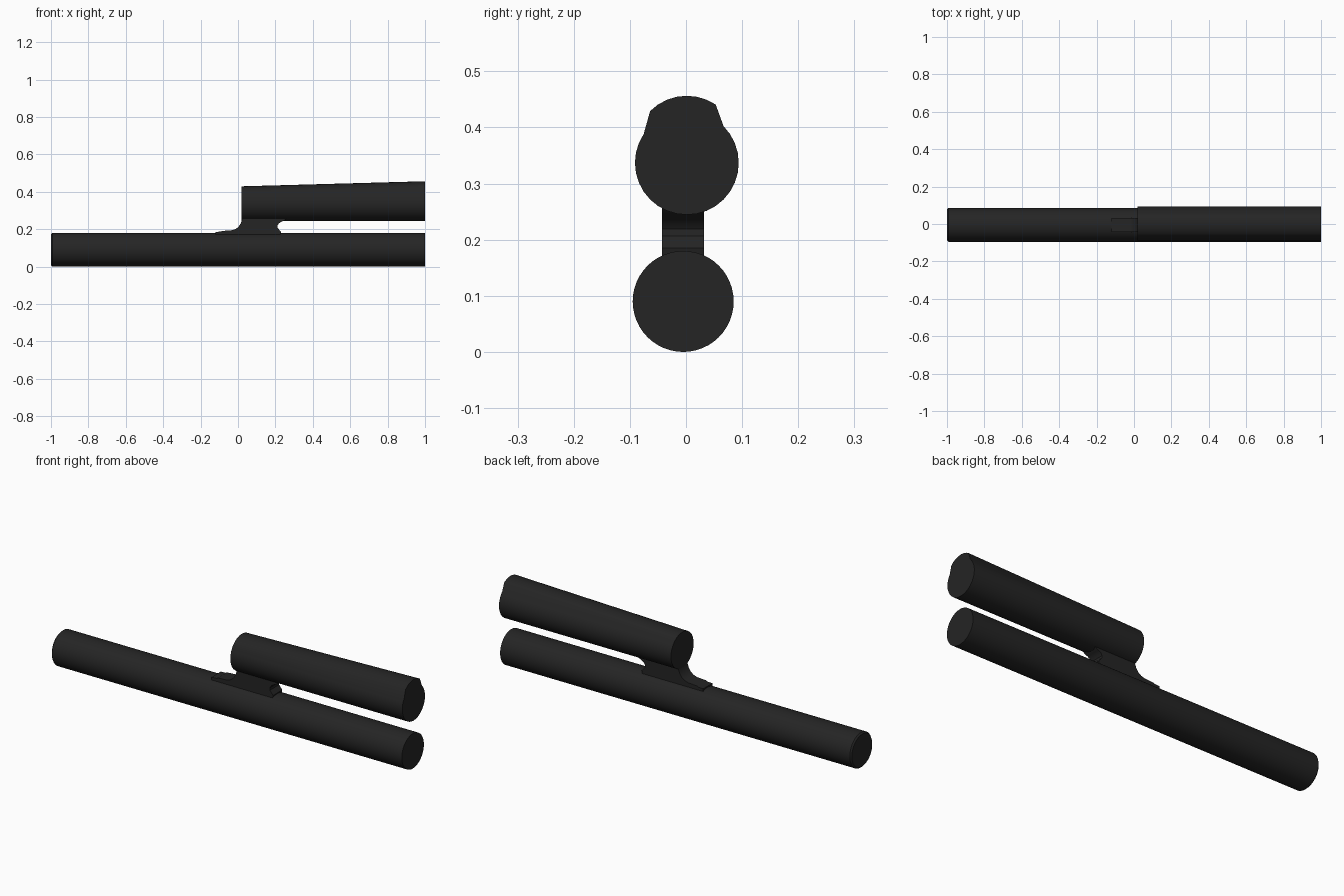
import bpy, bmesh, math

if "Cube" in bpy.data.objects:
    bpy.data.objects.remove(bpy.data.objects["Cube"])

mat = bpy.data.materials.new("black_metal")
mat.diffuse_color = (0.018, 0.018, 0.018, 1)
mat.use_nodes = True
mat.node_tree.nodes["Principled BSDF"].inputs["Base Color"].default_value = mat.diffuse_color


def loft(name, rings):
    """Skin closed rings of points and cap both ends."""
    bm = bmesh.new()
    loops = [[bm.verts.new(p) for p in ring] for ring in rings]
    n = len(loops[0])
    for a, b in zip(loops, loops[1:]):
        for i in range(n):
            j = (i + 1) % n
            bm.faces.new((a[i], a[j], b[j], b[i]))
    bm.faces.new(loops[0])
    bm.faces.new(loops[-1])
    bmesh.ops.recalc_face_normals(bm, faces=bm.faces)
    me = bpy.data.meshes.new(name)
    bm.to_mesh(me)
    bm.free()
    ob = bpy.data.objects.new(name, me)
    bpy.context.collection.objects.link(ob)
    me.materials.append(mat)
    bpy.ops.object.select_all(action='DESELECT')
    ob.select_set(True)
    bpy.context.view_layer.objects.active = ob
    bpy.ops.object.shade_smooth_by_angle(angle=math.radians(35))
    return ob


def circle(x, y, z, r, sides=32, lift=0.0):
    """Ring across x; lift raises the arc of points along its top."""
    pts = []
    for i in range(sides):
        a = 360 * i / sides
        dz = lift if 56 < a < 136 else 0
        t = math.radians(a)
        pts.append((x, y + r * math.cos(t), z + r * math.sin(t) + dz))
    return pts


# Long lower tube with a slightly eased left end
loft("lower_tube", [circle(x, -0.005, 0.09, r, 48)
                    for x, r in ((-1, 0.083), (-0.993, 0.09), (1, 0.09))])

# Upper tube, its top ridge rising toward the right end
loft("upper_tube", [circle(0.02, 0.0015, 0.337, 0.0925),
                    circle(1.0, 0.0015, 0.337, 0.0925, lift=0.027)])

# Mounting bracket: side profile (x, z) extruded across y
profile = [(-0.12, 0.165), (0.225, 0.165), (0.23, 0.185), (0.222, 0.195),
           (0.212, 0.207), (0.211, 0.219), (0.218, 0.231), (0.232, 0.24),
           (0.25, 0.248), (0.26, 0.262), (0.022, 0.262), (0.021, 0.25),
           (0.014, 0.23), (0.002, 0.212), (-0.015, 0.2), (-0.036, 0.194),
           (-0.085, 0.191), (-0.092, 0.187), (-0.12, 0.186)]
loft("bracket", [[(x, y, z) for x, z in profile] for y in (-0.043, 0.032)])
